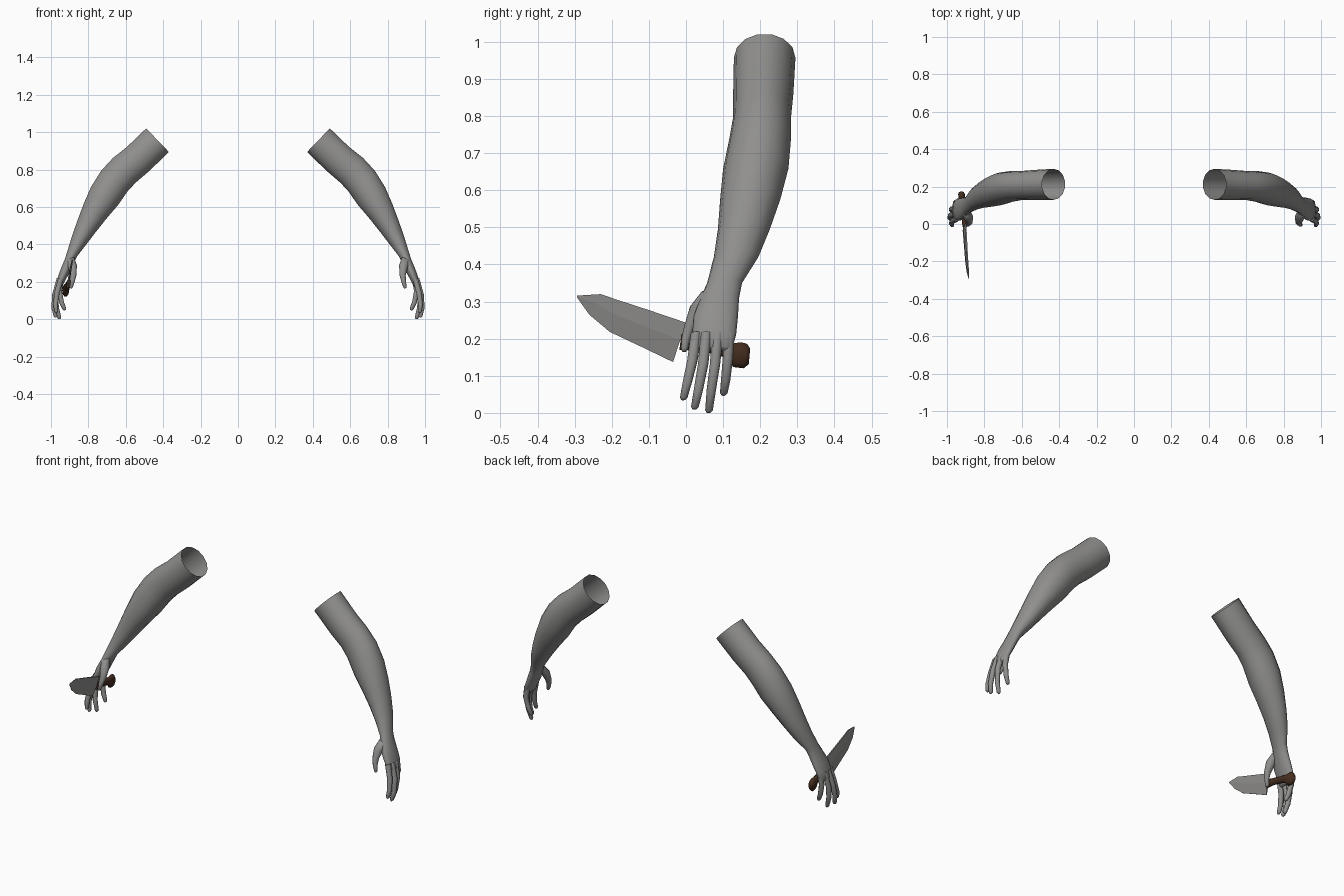
import bpy
import bmesh
import math
from mathutils import Vector

if "Cube" in bpy.data.objects:
    bpy.data.objects.remove(bpy.data.objects["Cube"])


def material(name, rgb):
    m = bpy.data.materials.new(name)
    m.diffuse_color = (*rgb, 1)
    m.use_nodes = True
    m.node_tree.nodes["Principled BSDF"].inputs["Base Color"].default_value = m.diffuse_color
    return m


GREY = material("grey", (0.28, 0.277, 0.272))
BROWN = material("dark brown", (0.06, 0.027, 0.014))


def finish(name, bm, mat, smooth=True, mirror=False):
    bmesh.ops.recalc_face_normals(bm, faces=bm.faces)
    mesh = bpy.data.meshes.new(name)
    bm.to_mesh(mesh)
    bm.free()
    mesh.materials.append(mat)
    ob = bpy.data.objects.new(name, mesh)
    bpy.context.collection.objects.link(ob)
    if smooth:
        bpy.ops.object.select_all(action='DESELECT')
        ob.select_set(True)
        bpy.context.view_layer.objects.active = ob
        bpy.ops.object.shade_smooth_by_angle(angle=math.radians(60))
    if mirror:
        ob.modifiers.new("other side", 'MIRROR').use_axis[0] = True
    return ob


def bridge(bm, rings):
    for a, b in zip(rings, rings[1:]):
        n = len(a)
        for i in range(n):
            bm.faces.new((a[i], a[(i + 1) % n], b[(i + 1) % n], b[i]))


def loft(name, rows, axis, sides, mat, open_start=False, mirror=True):
    """Rows are x, y, z, half width across the axis, half width along it."""
    bm = bmesh.new()
    axis = Vector(axis)
    pts = [Vector(r[:3]) for r in rows]
    rings = []
    for i, (p, r) in enumerate(zip(pts, rows)):
        t = pts[min(i + 1, len(pts) - 1)] - pts[max(i - 1, 0)]
        u = t.cross(axis).normalized()
        ring = []
        for k in range(sides):
            a = 2 * math.pi * (k + 0.5) / sides
            ring.append(bm.verts.new(p + u * r[3] * math.cos(a) + axis * r[4] * math.sin(a)))
        rings.append(ring)
    bridge(bm, rings)
    if not open_start:
        bm.faces.new(rings[0])
    bm.faces.new(rings[-1])
    return finish(name, bm, mat, mirror=mirror)


# Arms: open at the shoulder, running down to the knuckles
loft("arm", [
    (.430, .212, .957, .090, .083),
    (.535, .208, .856, .090, .081),
    (.607, .205, .797, .092, .078),
    (.660, .200, .740, .092, .083),
    (.714, .188, .658, .089, .088),
    (.765, .173, .575, .074, .081),
    (.810, .156, .495, .059, .070),
    (.850, .135, .420, .045, .060),
    (.886, .104, .350, .030, .047),
    (.902, .091, .310, .027, .052),
    (.924, .080, .260, .026, .060),
    (.946, .076, .210, .022, .059),
    (.958, .071, .175, .016, .054),
    (.961, .070, .168, .008, .046),
], (0, 1, 0), 14, GREY, open_start=True)


# Fingers and thumb: tapered tubes with rounded tips
def digit(name, path, radii):
    rows = [(*p, r, r) for p, r in zip(path, radii)]
    end, prev = Vector(path[-1]), Vector(path[-2])
    tip = end + (end - prev).normalized() * radii[-1] * 0.7
    rows.append((*tip, radii[-1] * 0.5, radii[-1] * 0.5))
    loft(name, rows, (0, 1, 0), 8, GREY)


FINGER = (.016, .015, .0135, .011)
digit("index_finger", [(.948, .028, .215), (.968, .017, .140),
                       (.976, .003, .080), (.972, -.006, .042)], FINGER)
digit("middle_finger", [(.955, .055, .215), (.980, .046, .130),
                        (.985, .033, .060), (.976, .024, .017)], FINGER)
digit("ring_finger", [(.953, .086, .215), (.975, .078, .130),
                      (.970, .068, .060), (.955, .062, .008)], FINGER)
digit("little_finger", [(.945, .115, .215), (.955, .113, .150),
                        (.943, .107, .090), (.928, .102, .055)], FINGER)
digit("thumb", [(.898, .065, .325), (.885, .035, .285), (.880, .012, .235),
                (.886, .000, .200), (.893, -.004, .172)],
      (.024, .026, .018, .013, .010))

# Knife handle with a flared pommel, held in one hand
loft("knife_handle", [
    (-.905, -.015, .192, .024, .012),
    (-.908, .030, .186, .019, .014),
    (-.913, .080, .176, .019, .016),
    (-.917, .118, .167, .022, .017),
    (-.920, .138, .157, .037, .018),
    (-.922, .160, .153, .035, .018),
    (-.923, .171, .152, .022, .013),
], (1, 0, 0), 10, BROWN, mirror=False)

# Knife blade: thick spine on top, thin cutting edge below
bm = bmesh.new()
sections = []
for sx, sy, sz, ex, ey, ez, t in [
    (-.900, .000, .243, -.915, -.035, .137, .006),
    (-.895, -.100, .277, -.908, -.120, .178, .006),
    (-.890, -.180, .303, -.901, -.205, .218, .005),
    (-.886, -.230, .320, -.893, -.260, .264, .004),
    (-.882, -.294, .316, -.883, -.293, .310, .001),
]:
    s, e = Vector((sx, sy, sz)), Vector((ex, ey, ez))
    side = Vector((1, 0, 0))
    mid = s.lerp(e, 0.45)
    sections.append([bm.verts.new(v) for v in (
        s - side * t * .6, s + side * t * .6, mid + side * t,
        e + side * .001, e - side * .001, mid - side * t)])
bridge(bm, sections)
bm.faces.new(sections[0])
bm.faces.new(sections[-1])
finish("knife_blade", bm, GREY, smooth=False)
